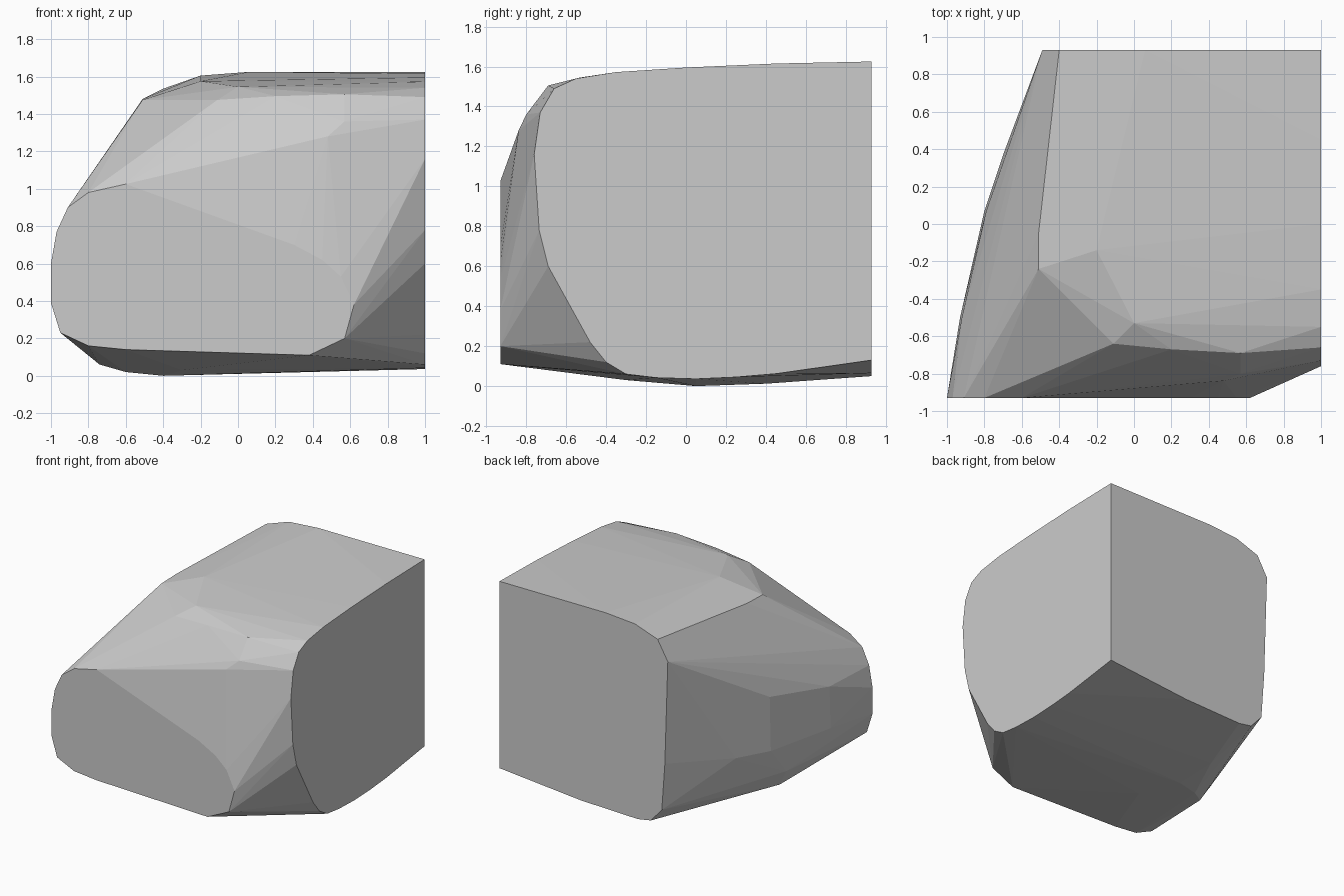
import bpy, bmesh, math

if "Cube" in bpy.data.objects:
    bpy.data.objects.remove(bpy.data.objects["Cube"])

FRONT, BACK, RIGHT = -0.93, 0.93, 1.0

# outline of the flat front cut (x, z)
front_cut = [(-1, .39), (-1, .6), (-.97, .77), (-.91, .9), (-.8, .98), (-.6, 1.025),
             (0, .82), (.3, .7), (.45, .62), (.55, .53), (.62, .38), (.57, .2),
             (.38, .11), (-.6, .14), (-.8, .16), (-.95, .23)]
# outline of the flat back cut (x, z)
back_cut = [(1, 1.625), (.06, 1.625), (-.2, 1.605), (-.4, 1.535), (-.49, 1.38),
            (-.464, .556), (-.437, .18), (-.34, .07), (-.225, .05), (.28, .065), (1, .13)]
# outline of the flat right cut (y, z)
right_cut = [(.45, 1.615), (0, 1.595), (-.35, 1.572), (-.55, 1.54), (-.66, 1.49),
             (-.73, 1.37), (-.76, 1.16), (-.735, .78), (-.69, .6), (-.48, .22),
             (-.4, .12), (-.3, .06), (-.15, .042), (.05, .036), (.25, .045), (.45, .062)]
# rounded shoulders of the rock: top rim, left flank, underside (x, y, z)
top_rim = [(-.51, -.24, 1.475), (-.51, -.05, 1.48), (-.11, -.64, 1.475), (.2, -.67, 1.495),
           (.57, -.69, 1.505), (.57, -.8, 1.36), (.48, -.838, 1.28), (-.2, -.14, 1.575),
           (0, -.53, 1.545)]
left_flank = [(-.93, -.5, .42), (-.92, -.5, .75), (-.8, .07, .42), (-.79, .07, .85),
              (-.7, .37, .45), (-.69, .37, .95), (-.82, -.1, .2)]
underside = [(-.74, -.13, .06), (-.6, -.02, .02), (-.4, .05, 0), (-.3, -.3, .03),
             (0, .1, .01), (-.4, .4, .012)]

points = [(x, FRONT, z) for x, z in front_cut]
points += [(x, BACK, z) for x, z in back_cut]
points += [(RIGHT, y, z) for y, z in right_cut]
points += top_rim + left_flank + underside

# wrap all outlines in one faceted skin
bm = bmesh.new()
for p in points:
    bm.verts.new(p)
hull = bmesh.ops.convex_hull(bm, input=bm.verts[:])
loose = {g for g in hull["geom_interior"] + hull["geom_unused"] if isinstance(g, bmesh.types.BMVert)}
bmesh.ops.delete(bm, geom=list(loose), context='VERTS')
bmesh.ops.dissolve_limit(bm, angle_limit=math.radians(1), verts=bm.verts[:], edges=bm.edges[:])
bmesh.ops.recalc_face_normals(bm, faces=bm.faces[:])

mesh = bpy.data.meshes.new("boulder")
bm.to_mesh(mesh)
bm.free()
boulder = bpy.data.objects.new("boulder", mesh)
bpy.context.collection.objects.link(boulder)
